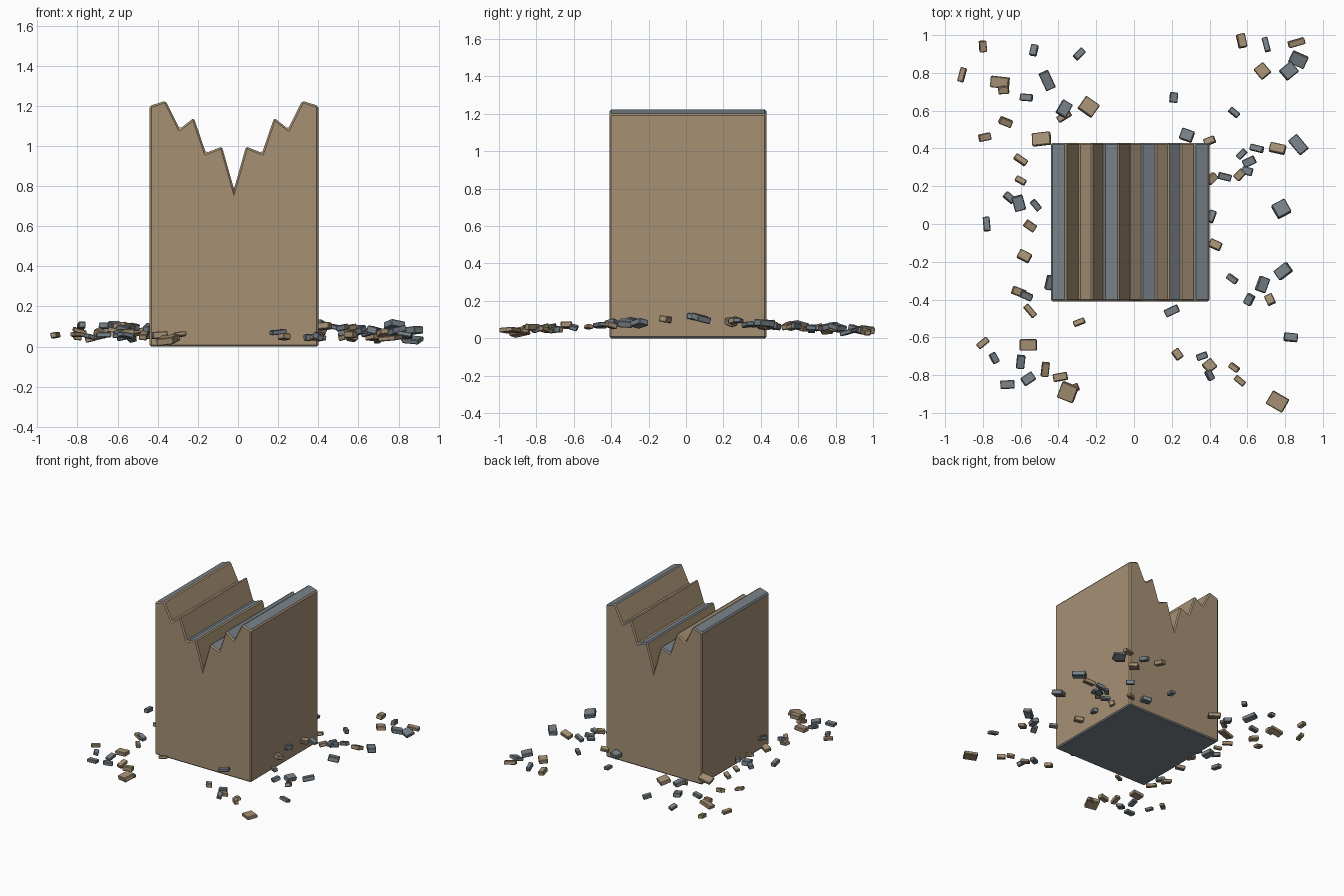
import bpy
import bmesh
import random
from math import radians
from mathutils import Matrix, Vector

cube = bpy.data.objects.get("Cube")
if cube:
    bpy.data.objects.remove(cube, do_unlink=True)

random.seed(7)


def make_material(name, colour):
    mat = bpy.data.materials.new(name)
    mat.use_nodes = True
    mat.diffuse_color = (*colour, 1)
    mat.node_tree.nodes["Principled BSDF"].inputs["Base Color"].default_value = (*colour, 1)
    return mat


TAN = make_material("tan_stone", (0.38, 0.28, 0.175))
GREY = make_material("slate_grey", (0.19, 0.225, 0.25))


def finish(bm, name, materials, bevel):
    mesh = bpy.data.meshes.new(name)
    bm.normal_update()
    bm.to_mesh(mesh)
    bm.free()
    for mat in materials:
        mesh.materials.append(mat)
    obj = bpy.data.objects.new(name, mesh)
    bpy.context.collection.objects.link(obj)
    mod = obj.modifiers.new("worn_edges", "BEVEL")
    mod.width = bevel
    mod.segments = 1
    mod.limit_method = "ANGLE"
    mod.angle_limit = radians(25)
    return obj


# Broken pillar: jagged front profile, extruded from front to back
LEFT_TEETH = [(-.44, 1.20), (-.36, 1.225), (-.29, 1.085), (-.22, 1.14),
              (-.16, .965), (-.08, .997)]
VALLEY = (-.02, .785)


def build_pillar():
    mirrored = [(2 * VALLEY[0] - x, z) for x, z in reversed(LEFT_TEETH)]
    crest = LEFT_TEETH + [VALLEY] + mirrored
    outline = [(crest[-1][0], 0), (crest[0][0], 0)] + crest
    bm = bmesh.new()
    front = bm.faces.new([bm.verts.new((x, -.41, z)) for x, z in outline])
    result = bmesh.ops.extrude_face_region(bm, geom=[front])
    moved = [v for v in result["geom"] if isinstance(v, bmesh.types.BMVert)]
    bmesh.ops.translate(bm, verts=moved, vec=(0, .84, 0))
    bmesh.ops.recalc_face_normals(bm, faces=bm.faces[:])
    # Gentle ledges and the underside are slate, steep breaks are tan
    for face in bm.faces:
        centre = face.calc_center_median()
        left_slope = -.30 < centre.x < -.20
        if abs(face.normal.z) > .75 and not left_slope:
            face.material_index = 1
    finish(bm, "broken_pillar", [TAN, GREY], .009)


# Rubble: rectangular fragments, higher up close to the pillar's middle
def add_fragment(name, mat, x, y, width, depth, angle):
    thick = random.uniform(.022, .036)
    z = .105 - .068 * abs(y) + random.uniform(-.012, .012)
    bm = bmesh.new()
    bmesh.ops.create_cube(bm, size=1)
    bmesh.ops.scale(bm, verts=bm.verts[:], vec=(width, depth, thick))
    turn = Matrix.Rotation(radians(angle), 4, "Z")
    for axis in "XY":
        turn = turn @ Matrix.Rotation(radians(random.uniform(-17, 17)), 4, axis)
    bmesh.ops.transform(bm, matrix=turn, verts=bm.verts[:])
    obj = finish(bm, name, [mat], .004)
    obj.location = Vector((x, y, z))


# Large slabs: x, y, width, depth, turn
TAN_SLABS = [
    (-.71, .75, .10, .06, -5), (-.24, .62, .09, .08, -35), (-.49, .45, .10, .07, 3),
    (-.58, -.17, .07, .05, -30), (-.56, -.64, .09, .06, 0), (-.35, -.89, .09, .09, -20),
    (.40, -.75, .06, .06, 40), (.76, -.94, .10, .08, -30), (.76, .40, .085, .05, -15),
    (.68, .81, .065, .07, 40), (.86, .96, .09, .035, 15),
]
GREY_SLABS = [
    (-.46, .76, .055, .10, 25), (-.37, .61, .06, .08, -30), (-.61, .11, .06, .08, 15),
    (-.56, -.82, .07, .05, 35), (.68, -.32, .055, .08, -20), (.79, -.25, .085, .06, 35),
    (.78, .08, .08, .08, 30), (.87, .42, .06, .10, 40), (.87, .87, .09, .07, -25),
    (.82, .81, .08, .07, 40), (.28, .47, .07, .06, -20),
]

# Small chips: x, y, turn
TAN_CHIPS = [
    (-.80, .94, 95), (-.91, .79, 75), (-.69, .71, 5), (-.68, .54, -25), (-.79, .46, 10),
    (-.60, .34, -35), (-.60, .23, -30), (-.55, -.01, -35), (-.61, -.36, -20),
    (-.55, -.46, -50), (-.80, -.63, 40), (-.47, -.77, 85), (-.39, -.81, 10),
    (-.32, -.87, 20), (-.29, -.52, 20), (.23, -.69, -55), (.56, -.83, -40),
    (.53, -.76, -35), (.72, -.40, -65), (.43, -.11, -25), (.56, .26, 45),
    (.57, .97, 100), (.40, .44, 20), (.41, .24, 40), (-.37, .57, 30),
]
GREY_CHIPS = [
    (-.53, .92, 80), (-.29, .90, 45), (-.57, .67, -5), (.21, .67, 85), (-.66, .14, -40),
    (-.52, .10, -50), (-.78, 0, 95), (-.57, -.38, -25), (-.45, -.31, 80),
    (-.74, -.71, -60), (-.60, -.73, 85), (-.67, -.85, 3), (.20, -.46, 25),
    (.36, -.70, 20), (.40, -.80, -60), (.83, -.60, -3), (.52, -.29, -35),
    (.61, -.40, 60), (.48, .25, -15), (.60, .28, -15), (.61, .33, 25), (.57, .37, 45),
    (.65, .40, -15), (.53, .59, -40), (.70, .95, 105), (.41, .04, 70),
]

build_pillar()
for label, mat, slabs, chips in (("tan", TAN, TAN_SLABS, TAN_CHIPS),
                                 ("grey", GREY, GREY_SLABS, GREY_CHIPS)):
    for slab in slabs:
        add_fragment(label + "_slab", mat, *slab)
    for x, y, angle in chips:
        width = random.uniform(.055, .078)
        depth = random.uniform(.03, .045)
        add_fragment(label + "_chip", mat, x, y, width, depth, angle)
